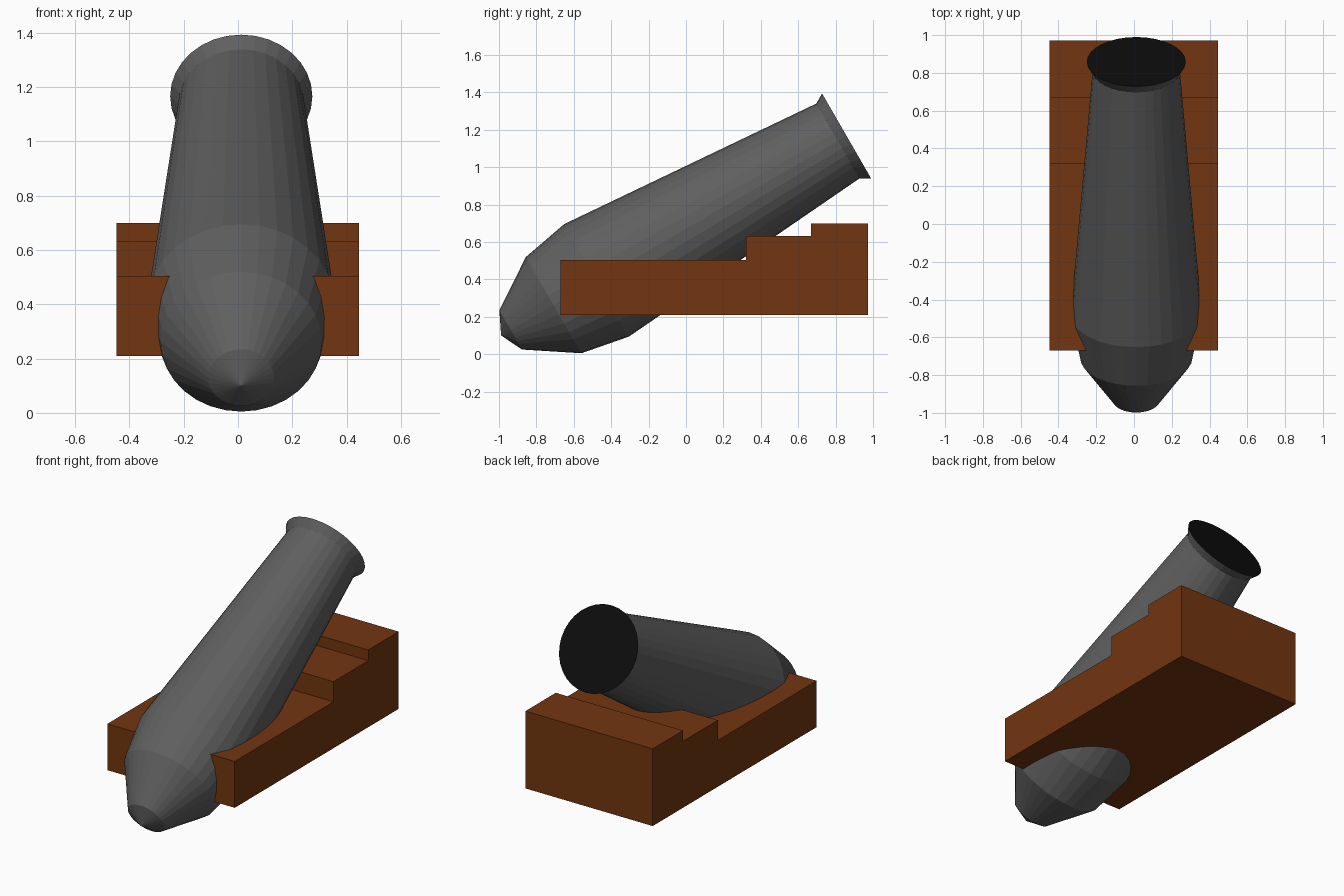
import bpy, bmesh, math
from mathutils import Matrix

if "Cube" in bpy.data.objects:
    bpy.data.objects.remove(bpy.data.objects["Cube"])


def material(name, rgb):
    m = bpy.data.materials.new(name)
    m.diffuse_color = (*rgb, 1)
    m.use_nodes = True
    m.node_tree.nodes["Principled BSDF"].inputs["Base Color"].default_value = m.diffuse_color
    return m


iron = material("dark grey iron", (0.115, 0.115, 0.115))
soot = material("black bore", (0.004, 0.004, 0.004))
wood = material("brown wood", (0.17, 0.036, 0.005))


def finish(bm, name, mats):
    bmesh.ops.recalc_face_normals(bm, faces=bm.faces)
    me = bpy.data.meshes.new(name)
    bm.to_mesh(me)
    bm.free()
    for m in mats:
        me.materials.append(m)
    ob = bpy.data.objects.new(name, me)
    bpy.context.collection.objects.link(ob)
    return ob


# Barrel: turned profile (radius, distance along the axis), tilted up 30 degrees
SIDES = 32
PROFILE = [(0.121, -0.747), (0.297, -0.482), (0.347, -0.217),
           (0.231, 1.273), (0.262, 1.327)]
bm = bmesh.new()
rings = [[bm.verts.new((r * math.cos(2 * math.pi * i / SIDES),
                        r * math.sin(2 * math.pi * i / SIDES), t))
          for i in range(SIDES)] for r, t in PROFILE]
tip = bm.verts.new((0, 0, -0.806))
for i in range(SIDES):
    j = (i + 1) % SIDES
    bm.faces.new((tip, rings[0][j], rings[0][i]))
    for a, b in zip(rings, rings[1:]):
        bm.faces.new((a[i], a[j], b[j], b[i]))
mouth = bm.faces.new(rings[-1])          # black muzzle opening
mouth.material_index = 1
R = 0.581                                # offset of the axis from the origin
place = Matrix.Translation((0.012, -0.5 * R, 0.866 * R)) @ Matrix.Rotation(math.radians(-60), 4, 'X')
bm.transform(place)
finish(bm, "barrel", [iron, soot])

# Carriage: stepped side profile (y, z) extruded across x
STEPS = [(-0.67, 0.21), (0.972, 0.21), (0.972, 0.70), (0.668, 0.70),
         (0.668, 0.632), (0.32, 0.632), (0.32, 0.504), (-0.67, 0.504)]
bm = bmesh.new()
side = bm.faces.new([bm.verts.new((-0.447, y, z)) for y, z in STEPS])
ext = bmesh.ops.extrude_face_region(bm, geom=[side])["geom"]
bmesh.ops.translate(bm, vec=(0.893, 0, 0),
                    verts=[g for g in ext if isinstance(g, bmesh.types.BMVert)])
finish(bm, "carriage", [wood])
